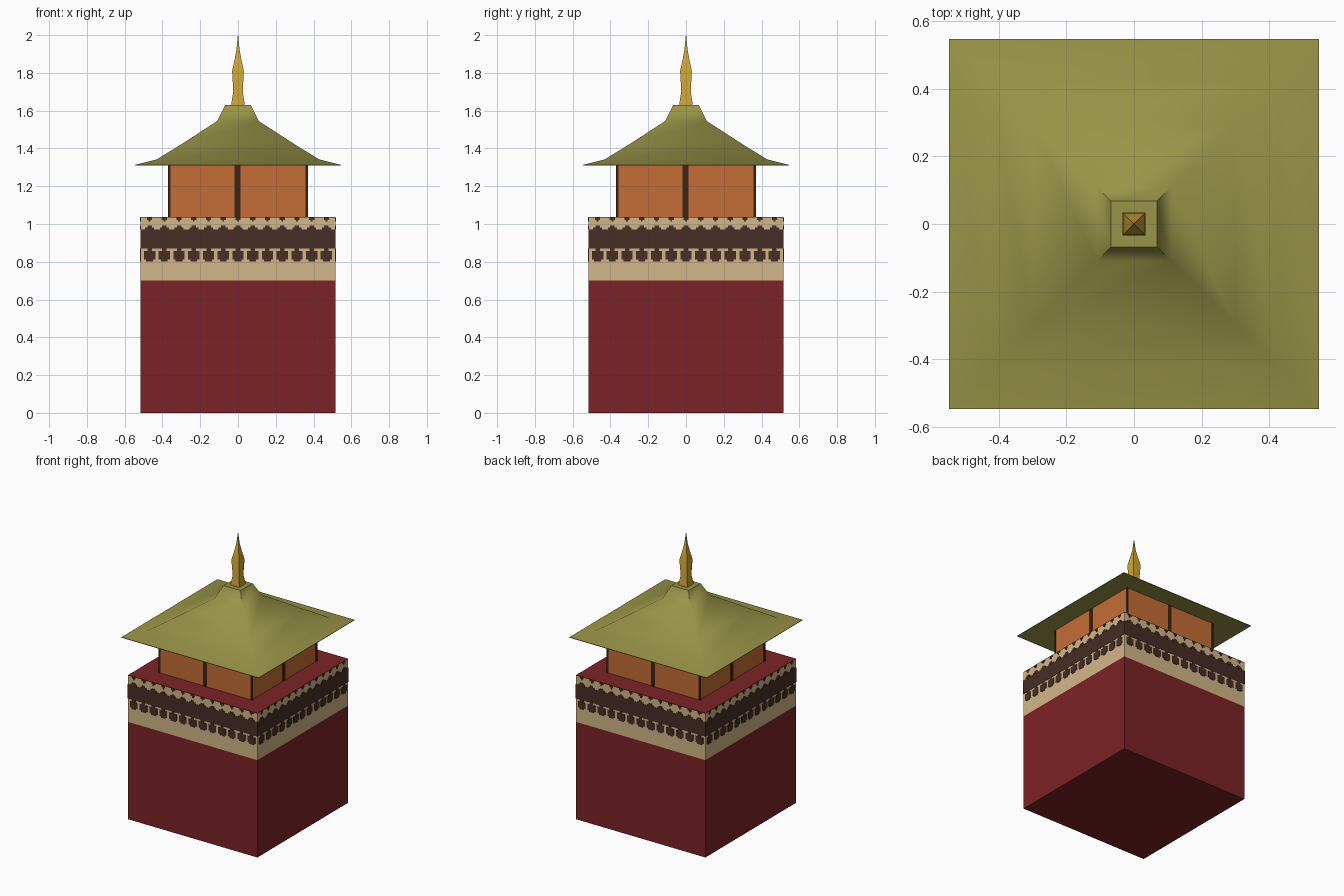
import bpy, bmesh, math
from mathutils import Matrix

if "Cube" in bpy.data.objects:
    bpy.data.objects.remove(bpy.data.objects["Cube"])


def material(name, rgb):
    m = bpy.data.materials.new(name)
    m.diffuse_color = (*rgb, 1)
    m.use_nodes = True
    m.node_tree.nodes["Principled BSDF"].inputs["Base Color"].default_value = m.diffuse_color
    return m


RED = material("dark red", (0.205, 0.017, 0.020))
CREAM = material("cream", (0.65, 0.47, 0.25))
BROWN = material("dark brown", (0.065, 0.026, 0.019))
ORANGE = material("orange", (0.56, 0.155, 0.038))
POST = material("post brown", (0.050, 0.018, 0.006))
OLIVE = material("olive green", (0.32, 0.30, 0.065))
GOLD = material("gold", (0.64, 0.38, 0.035))


def finish(name, bm, mat, smooth=None):
    bmesh.ops.recalc_face_normals(bm, faces=bm.faces)
    me = bpy.data.meshes.new(name)
    bm.to_mesh(me)
    bm.free()
    me.materials.append(mat)
    ob = bpy.data.objects.new(name, me)
    bpy.context.collection.objects.link(ob)
    if smooth:
        bpy.ops.object.select_all(action='DESELECT')
        ob.select_set(True)
        bpy.context.view_layer.objects.active = ob
        bpy.ops.object.shade_smooth_by_angle(angle=math.radians(smooth))
    return ob


def square_loft(name, profile, mat, smooth=None):
    """Stack square rings given as (half width, height) and cap both ends."""
    bm = bmesh.new()
    rings = [[bm.verts.new((sx * r, sy * r, z))
              for sx, sy in ((-1, -1), (1, -1), (1, 1), (-1, 1))]
             for r, z in profile]
    for a, b in zip(rings, rings[1:]):
        for i in range(4):
            j = (i + 1) % 4
            bm.faces.new((a[i], a[j], b[j], b[i]))
    bm.faces.new(rings[0][::-1])
    bm.faces.new(rings[-1])
    return finish(name, bm, mat, smooth)


def plates(name, rects, r, mat, thick=0.003):
    """Thin plates (x0, x1, z0, z1) on the front wall at r, repeated on four sides."""
    bm = bmesh.new()
    for k in range(4):
        turn = Matrix.Rotation(k * math.pi / 2, 4, 'Z')
        for x0, x1, z0, z1 in rects:
            m = (turn @ Matrix.Translation(((x0 + x1) / 2, -r, (z0 + z1) / 2))
                 @ Matrix.Diagonal((x1 - x0, 2 * thick, z1 - z0, 1)))
            bmesh.ops.create_cube(bm, size=1, matrix=m)
    return finish(name, bm, mat)


# Lower storey: red wall, cream frieze, red terrace
W = 0.515
square_loft("lower_wall", [(W, 0), (W, 0.70)], RED)
square_loft("cream_frieze", [(W, 0.70), (W, 1.034)], CREAM)
square_loft("terrace_floor", [(W, 1.034), (W, 1.037)], RED)

# Brown band with bracket ends below and scalloped pattern above
square_loft("brown_band", [(W + 0.002, 0.87), (W + 0.002, 0.972)], BROWN)
step = 0.078
centres = [(i - 6) * step for i in range(13)]
plates("lower_brackets",
       [(c - 0.030, c + 0.030, 0.812, 0.856) for c in centres]
       + [(c - 0.018, c + 0.018, 0.802, 0.812) for c in centres]
       + [(c - 0.012, c + 0.012, 0.856, 0.870) for c in centres], W, BROWN)
plates("upper_scallops",
       [(c - 0.024, c + 0.024, 0.970, 0.982) for c in centres]
       + [(c - 0.012, c + 0.012, 0.982, 0.992) for c in centres]
       + [(c - 0.014, c + 0.014, 1.022, 1.034) for c in centres]
       + [(c - 0.005, c + 0.005, 1.012, 1.022) for c in centres], W, BROWN)

# Upper pavilion with posts
P = 0.368
square_loft("upper_wall", [(P, 1.037), (P, 1.345)], ORANGE)
plates("upper_posts", [(-0.018, 0.012, 1.037, 1.34),
                       (-P - 0.003, -P + 0.010, 1.037, 1.34),
                       (P - 0.010, P + 0.003, 1.037, 1.34)], P, POST)

# Flared hip roof
square_loft("roof", [(0.36, 1.342), (0.545, 1.309), (0.546, 1.313),
                     (0.43, 1.342), (0.30, 1.422), (0.11, 1.545),
                     (0.068, 1.63)], OLIVE, smooth=50)

# Gilded finial
square_loft("finial", [(0.034, 1.63), (0.034, 1.645), (0.025, 1.70),
                       (0.031, 1.81), (0.018, 1.87), (0.008, 1.925),
                       (0.001, 2.0)], GOLD, smooth=40)
